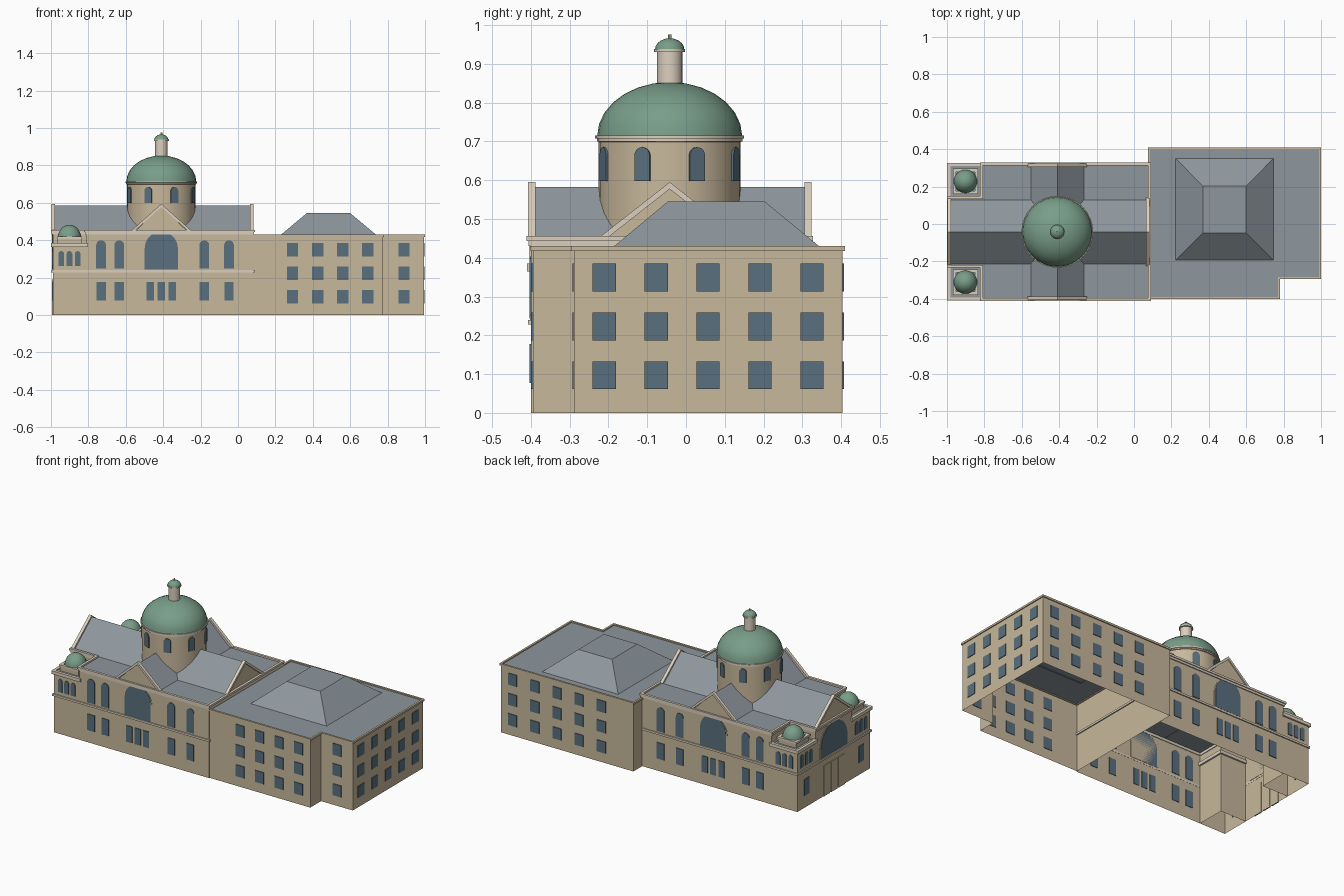
import bpy, bmesh, math
from math import sin, cos, pi

if "Cube" in bpy.data.objects:
    bpy.data.objects.remove(bpy.data.objects["Cube"])


def material(name, rgb):
    m = bpy.data.materials.new(name)
    m.diffuse_color = (*rgb, 1)
    m.use_nodes = True
    m.node_tree.nodes["Principled BSDF"].inputs["Base Color"].default_value = m.diffuse_color
    return m


WALL = material("stone_wall", (0.58, 0.48, 0.33))
TRIM = material("pale_trim", (0.72, 0.63, 0.52))
ROOF = material("slate_roof", (0.27, 0.31, 0.34))
GREEN = material("copper_green", (0.19, 0.34, 0.25))
GLASS = material("window_glass", (0.10, 0.16, 0.21))


def finish(name, bm, mats, smooth=False, recalc=False):
    if recalc:
        bmesh.ops.recalc_face_normals(bm, faces=bm.faces)
    me = bpy.data.meshes.new(name)
    bm.to_mesh(me)
    bm.free()
    for m in mats:
        me.materials.append(m)
    ob = bpy.data.objects.new(name, me)
    bpy.context.collection.objects.link(ob)
    if smooth:
        bpy.ops.object.select_all(action='DESELECT')
        ob.select_set(True)
        bpy.context.view_layer.objects.active = ob
        bpy.ops.object.shade_smooth_by_angle(angle=math.radians(40))
    return ob


def rect(x0, x1, y0, y1):
    return [(x0, y0), (x1, y0), (x1, y1), (x0, y1)]


def offset(pts, d):
    # right-angled counter-clockwise outline moved outwards by d
    out = []
    for i, p in enumerate(pts):
        a, b = pts[i - 1], pts[(i + 1) % len(pts)]
        x, y = p
        for q, r in ((a, p), (p, b)):
            dx, dy = r[0] - q[0], r[1] - q[1]
            l = math.hypot(dx, dy)
            x += d * dy / l
            y -= d * dx / l
        out.append((x, y))
    return out


def shell(name, pts, z0, z1, wall, top, top_pts=None):
    # walls and a lid, open underneath
    bm = bmesh.new()
    lo = [bm.verts.new((*p, z0)) for p in pts]
    hi = [bm.verts.new((*p, z1)) for p in (top_pts or pts)]
    n = len(pts)
    for i in range(n):
        j = (i + 1) % n
        bm.faces.new((lo[i], lo[j], hi[j], hi[i]))
    bm.faces.new(hi).material_index = 1
    return finish(name, bm, [wall, top])


def band(name, pts, z0, z1, out, inn, mat):
    # hollow moulding following an outline
    bm = bmesh.new()
    loops = [[bm.verts.new((*p, z)) for p in offset(pts, d)]
             for d, z in ((out, z0), (out, z1), (-inn, z1), (-inn, z0))]
    n = len(pts)
    for k in range(4):
        a, b = loops[k], loops[(k + 1) % 4]
        for i in range(n):
            j = (i + 1) % n
            bm.faces.new((a[i], a[j], b[j], b[i]))
    return finish(name, bm, [mat])


def panels(name, items, mat, depth=0.004, back=0.003):
    # each item: x, y, facing angle, outline of (sideways, z); extruded along the facing
    bm = bmesh.new()
    for x, y, a, outline in items:
        c, s = cos(a), sin(a)
        f, b = [[bm.verts.new((x + d * c - u * s, y + d * s + u * c, z))
                 for u, z in outline] for d in (depth, -back)]
        n = len(outline)
        bm.faces.new(f)
        bm.faces.new(b[::-1])
        for i in range(n):
            j = (i + 1) % n
            bm.faces.new((f[j], f[i], b[i], b[j]))
    return finish(name, bm, [mat], recalc=True)


def box(w, z0, z1):
    return [(-w / 2, z0), (w / 2, z0), (w / 2, z1), (-w / 2, z1)]


def arch(w, z0, z1, n=10):
    r = w / 2
    return [(-r, z0), (r, z0)] + [(r * cos(pi * i / n), z1 - r + r * sin(pi * i / n)) for i in range(n + 1)]


def lathe(name, profile, c, mat, seg=32):
    bm = bmesh.new()
    rings = []
    for r, z in profile:
        if r == 0:
            rings.append([bm.verts.new((*c, z))])
        else:
            rings.append([bm.verts.new((c[0] + r * cos(2 * pi * i / seg), c[1] + r * sin(2 * pi * i / seg), z))
                          for i in range(seg)])
    for a, b in zip(rings, rings[1:]):
        for i in range(seg):
            j = (i + 1) % seg
            bm.faces.new((a[i], a[j], b[0]) if len(b) == 1 else (a[i], a[j], b[j], b[i]))
    return finish(name, bm, [mat], smooth=True)


def dome(name, c, r, z, h, mat, seg=32, n=7):
    prof = [(r * cos(pi / 2 * i / n), z + h * sin(pi / 2 * i / n)) for i in range(n)] + [(0, z + h)]
    return lathe(name, prof, c, mat, seg)


def gable_roof(name, a, b, half, z0, z1):
    # ridge from a to b, stone gable ends
    dx, dy = b[0] - a[0], b[1] - a[1]
    l = math.hypot(dx, dy)
    sx, sy = -dy / l * half, dx / l * half
    bm = bmesh.new()
    L, R, T = [[bm.verts.new((p[0] + k * sx, p[1] + k * sy, z)) for p in (a, b)]
               for k, z in ((1, z0), (-1, z0), (0, z1))]
    bm.faces.new((R[0], R[1], T[1], T[0]))
    bm.faces.new((L[1], L[0], T[0], T[1]))
    for f in ((L[0], R[0], T[0]), (R[1], L[1], T[1])):
        bm.faces.new(f).material_index = 1
    return finish(name, bm, [ROOF, WALL])


X0, X1, Y0, Y1 = -0.99, 0.08, -0.40, 0.317      # church walls
CX, CY = -0.41, -0.042                          # crossing
TW = 0.178                                      # corner tower width
NORTH, SOUTH, EAST, WEST = pi / 2, -pi / 2, 0, pi

# church body with corner notches for the towers
church = [(X0 + TW, Y0), (X1, Y0), (X1, Y1), (X0 + TW, Y1), (X0 + TW, Y1 - TW),
          (X0, Y1 - TW), (X0, Y0 + TW), (X0 + TW, Y0 + TW)]
shell("church_body", church, 0, 0.446, WALL, ROOF)
band("church_cornice_lower", church, 0.43, 0.443, 0.006, 0.004, TRIM)
band("church_cornice_upper", church, 0.443, 0.456, 0.011, 0.004, TRIM)
band("church_string_course", rect(X0, X1, Y0, Y1), 0.228, 0.24, 0.007, 0.001, TRIM)

# corner towers
for side, ya in (("front", Y0), ("back", Y1 - TW)):
    sq = rect(X0, X0 + TW, ya, ya + TW)
    c = (X0 + TW / 2, ya + TW / 2)
    shell(side + "_tower", sq, 0, 0.38, WALL, ROOF)
    band(side + "_tower_cornice", sq, 0.365, 0.385, 0.01, 0.008, TRIM)
    shell(side + "_tower_tier", offset(sq, -0.026), 0.38, 0.41, WALL, ROOF)
    band(side + "_tower_tier_cap", offset(sq, -0.026), 0.408, 0.42, 0.005, 0.012, TRIM)
    dome(side + "_tower_dome", c, 0.063, 0.41, 0.073, GREEN, 24)

# nave and transept roofs with raking gable trim
gable_roof("nave_roof", (X0, CY), (0.075, CY), 0.172, 0.445, 0.585)
gable_roof("transept_roof", (CX, Y0), (CX, Y1), 0.143, 0.445, 0.582)
rake = [(-0.16, 0.452), (-0.14, 0.452), (0, 0.577), (0.14, 0.452), (0.16, 0.452), (0, 0.595)]
nave_rake = [(u * 1.14, z) for u, z in rake]
panels("gable_trim", [(CX, Y0, SOUTH, rake), (CX, Y1, NORTH, rake),
                      (X0, CY, WEST, nave_rake), (0.075, CY, EAST, nave_rake)], TRIM, 0.007, 0.012)

# drum, dome and lantern
C = (CX, CY)
lathe("dome_drum", [(0.183, 0.44), (0.183, 0.702)], C, WALL)
lathe("drum_cornice", [(0.18, 0.698), (0.188, 0.70), (0.188, 0.707), (0.192, 0.708), (0.192, 0.715), (0.17, 0.715)], C, TRIM)
dome("main_dome", C, 0.187, 0.713, 0.14, GREEN)
lathe("lantern", [(0.033, 0.835), (0.033, 0.93), (0.04, 0.931), (0.04, 0.938), (0, 0.938)], C, TRIM, 20)
dome("lantern_cap", C, 0.038, 0.936, 0.03, GREEN, 20, 5)
lathe("finial", [(0.005, 0.962), (0.005, 0.976), (0, 0.976)], C, TRIM, 8)
panels("drum_windows", [(CX + 0.183 * cos(t), CY + 0.183 * sin(t), t, arch(0.042, 0.598, 0.685))
                        for t in (pi / 8 + pi / 4 * k for k in range(8))], GLASS)

# church windows, same on both long sides
glass, frames = [], []
for y, a in ((Y0, SOUTH), (Y1, NORTH)):
    for x in (-0.732, -0.635, -0.18, -0.048):
        glass.append((x, y, a, arch(0.052, 0.25, 0.40)))
        glass.append((x, y, a, box(0.05, 0.077, 0.178)))
    for k in (-1, 0, 1):
        glass.append((CX + 0.058 * k, y, a, box(0.04, 0.077, 0.178)))
        glass.append((X0 + TW / 2 + 0.044 * k, y, a, arch(0.03, 0.262, 0.342)))
    glass.append((CX, y, a, arch(0.178, 0.243, 0.446)))
    frames.append((CX, y, a, arch(0.196, 0.24, 0.444)))

# west front
for yc in (Y0 + TW / 2, Y1 - TW / 2):
    glass.append((X0, yc, WEST, box(0.05, 0.077, 0.178)))
    for k in (-1, 0, 1):
        glass.append((X0, yc + 0.044 * k, WEST, arch(0.03, 0.262, 0.342)))
glass.append((X0, CY, WEST, arch(0.26, 0.243, 0.43, 16)))
frames.append((X0, CY, WEST, arch(0.28, 0.24, 0.44, 16)))
panels("church_windows", glass, GLASS)
panels("arch_window_frames", frames, WALL, 0.002)
panels("west_doors", [(X0, CY + 0.072 * k, WEST, box(0.06, 0, 0.19)) for k in (-1, 0, 1)], WALL)

# east block with notched corner
block = [(X1, -0.395), (0.775, -0.395), (0.775, -0.289), (0.994, -0.289), (0.994, 0.404), (X1, 0.404)]
shell("east_block", block, 0, 0.423, WALL, ROOF)
band("east_block_coping", block, 0.418, 0.43, 0.006, 0.006, WALL)
shell("east_hip_roof", rect(0.218, 0.75, -0.197, 0.355), 0.42, 0.545, ROOF, ROOF,
      rect(0.368, 0.6, -0.047, 0.203))
wins = []
for z in (0.061, 0.187, 0.313):
    o = box(0.06, z, z + 0.072)
    wins += [(0.292 + 0.134 * k, -0.395, SOUTH, o) for k in range(4)]
    wins.append((0.887, -0.289, SOUTH, o))
    wins += [(0.994, -0.211 + 0.134 * k, EAST, o) for k in range(5)]
    wins += [(0.30 + 0.153 * k, 0.404, NORTH, o) for k in range(5)]
panels("east_block_windows", wins, GLASS)
